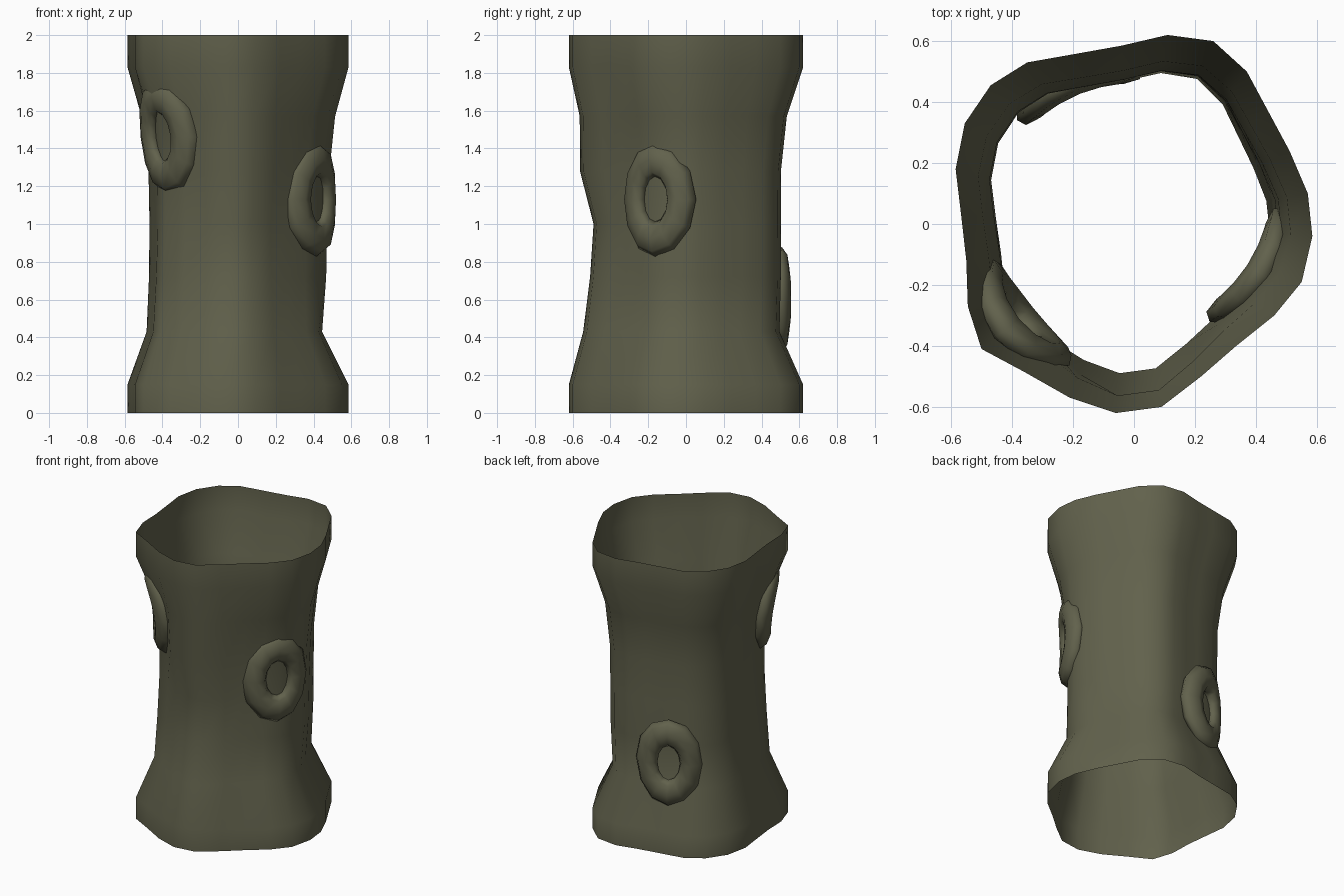
import bpy, math
from mathutils import Vector

if "Cube" in bpy.data.objects:
    bpy.data.objects.remove(bpy.data.objects["Cube"])

bark = bpy.data.materials.new("olive_bark")
bark.diffuse_color = (0.12, 0.12, 0.072, 1)
bark.use_nodes = True
bark.node_tree.nodes["Principled BSDF"].inputs["Base Color"].default_value = bark.diffuse_color


def make(name, verts, faces):
    me = bpy.data.meshes.new(name)
    me.from_pydata(verts, [], faces)
    me.materials.append(bark)
    me.polygons.foreach_set("use_smooth", [True] * len(me.polygons))
    ob = bpy.data.objects.new(name, me)
    bpy.context.collection.objects.link(ob)
    return ob


# rim outline seen from above, counter-clockwise from +x
RIM = [(.57, .10), (.51, .24), (.44, .37), (.37, .50), (.26, .60), (.11, .62),
       (-.04, .585), (-.18, .56), (-.35, .53), (-.47, .455), (-.555, .33),
       (-.585, .18), (-.567, .03), (-.55, -.12), (-.545, -.27), (-.50, -.41),
       (-.36, -.485), (-.21, -.57), (-.06, -.62), (.09, -.60), (.22, -.50),
       (.335, -.40), (.46, -.30), (.55, -.19), (.585, -.04)]
# waist factor at each height, by direction in degrees
DIRS = [0, 90, 180, 220, 270, 335, 360]
LEVELS = [(0, [1] * 6), (.15, [1] * 6),
          (.43, [.76, .80, .83, .82, .88, .78]),
          (.72, [.80, .81, .805, .79, .82, .77]),
          (1.0, [.81, .81, .80, .77, .79, .77]),
          (1.28, [.83, .81, .81, .77, .91, .78]),
          (1.57, [.88, .86, .875, .84, .91, .86]),
          (1.83, [1] * 6), (2, [1] * 6)]


def factor(row, x, y):
    a = math.degrees(math.atan2(y, x)) % 360
    row = row + row[:1]
    for i in range(6):
        if a <= DIRS[i + 1]:
            t = (a - DIRS[i]) / (DIRS[i + 1] - DIRS[i])
            t = t * t * (3 - 2 * t)
            return row[i] * (1 - t) + row[i + 1] * t


# hollow open trunk
n = len(RIM)
verts = [(x * factor(r, x, y), y * factor(r, x, y), z)
         for z, r in LEVELS for x, y in RIM]
faces = [(l * n + i, l * n + (i + 1) % n, (l + 1) * n + (i + 1) % n, (l + 1) * n + i)
         for l in range(len(LEVELS) - 1) for i in range(n)]
make("trunk", verts, faces)


# oval ring wrapped on the trunk, facing a given direction
def knot(name, centre, facing, tilt=0, seg=12, sides=8):
    a = math.radians(facing)
    normal = Vector((math.cos(a), math.sin(a), 0))
    side = Vector((-math.sin(a), math.cos(a), 0))
    vs, fs = [], []
    for i in range(seg):
        p = math.tau * i / seg
        for j in range(sides):
            q = math.tau * j / sides
            u = math.cos(p) * (.148 + .075 * math.cos(q))
            v = math.sin(p) * (.21 + .092 * math.cos(q))
            d = .052 * math.sin(q) - 1.1 * u * u + tilt * v
            vs.append(Vector(centre) + side * u + normal * d + Vector((0, 0, v)))
            k, m = (i + 1) % seg, (j + 1) % sides
            fs.append((i * sides + j, k * sides + j, k * sides + m, i * sides + m))
    make(name, vs, fs)


knot("knot_right", (.415, -.163, 1.13), -33)
knot("knot_left", (-.395, -.325, 1.46), -141, tilt=.14)
knot("knot_back", (-.198, .475, .60), 112)
